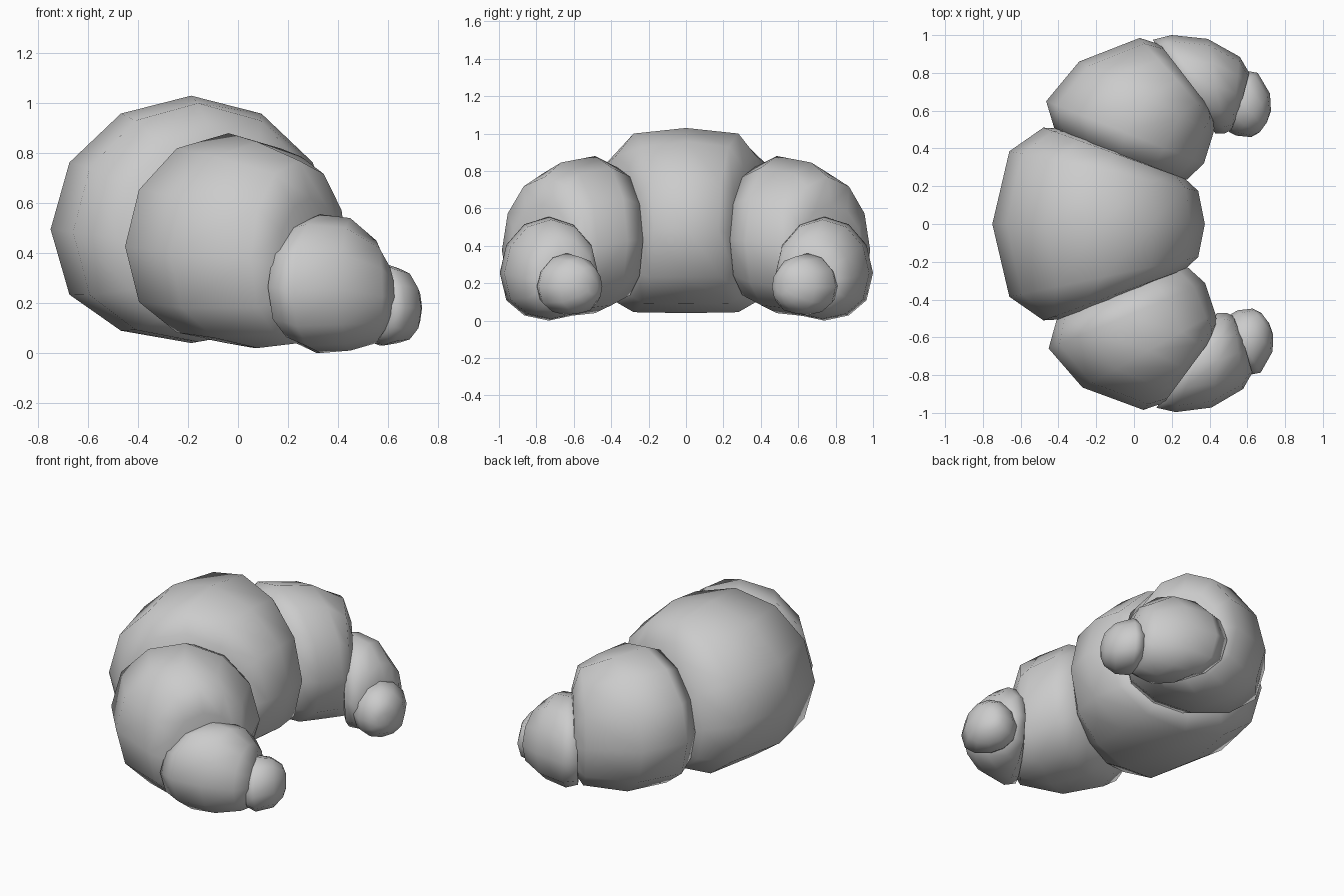
import bpy, bmesh
from math import sin, cos, pi
from mathutils import Matrix

if "Cube" in bpy.data.objects:
    bpy.data.objects.remove(bpy.data.objects["Cube"])

SIDES = 12


def loft(name, rings, mirror=False):
    """Skin rings given as (outer x, outer y, inner x, inner y, z bottom, z top)."""
    bm = bmesh.new()
    loops = []
    for ox, oy, ix, iy, zb, zt in rings:
        mx, my, hx, hy = (ox + ix) / 2, (oy + iy) / 2, (ox - ix) / 2, (oy - iy) / 2
        zc = zb + 0.46 * (zt - zb)
        loop = []
        for k in range(SIDES):
            c, s = cos(2 * pi * k / SIDES), sin(2 * pi * k / SIDES)
            # the underside is a little flatter than the top
            z = zc + (zt - zc) * s if s > 0 else zc - (zc - zb) * abs(s) ** 0.8
            loop.append(bm.verts.new((mx + hx * c, my + hy * c, z)))
        loops.append(loop)
    for a, b in zip(loops, loops[1:]):
        for k in range(SIDES):
            n = (k + 1) % SIDES
            bm.faces.new((a[k], a[n], b[n], b[k]))
    bm.faces.new(loops[0])
    bm.faces.new(loops[-1])
    if mirror:
        # the second arm is turned very slightly
        bm.transform(Matrix.Rotation(0.02, 4, 'Z') @ Matrix.Diagonal((1, -1, 1, 1)))
    bmesh.ops.recalc_face_normals(bm, faces=bm.faces)
    for f in bm.faces:
        f.smooth = True
    me = bpy.data.meshes.new(name)
    bm.to_mesh(me)
    bm.free()
    ob = bpy.data.objects.new(name, me)
    bpy.context.collection.objects.link(ob)


# fat central roll
half = [(-0.66, 0.385, 0.34, 0.175, 0.045, 1.0),
        (-0.48, 0.51, 0.27, 0.24, 0.10, 0.88),
        (-0.30, 0.50, 0.15, 0.28, 0.22, 0.70)]
other = [(a, -b, c, -d, e, f) for a, b, c, d, e, f in reversed(half)]
loft("centre_roll", other + [(-0.75, 0, 0.375, 0, 0.04, 1.03)] + half)

# rolls of one arm, from the middle to the tip
arm = {
    "shoulder_roll": [
        (-0.25, 0.45, 0.15, 0.26, 0.25, 0.68),
        (-0.42, 0.50, 0.28, 0.235, 0.10, 0.82),
        (-0.465, 0.65, 0.37, 0.32, 0.04, 0.88),
        (-0.29, 0.86, 0.42, 0.48, 0.02, 0.845),
        (0.03, 0.985, 0.43, 0.53, 0.04, 0.77),
        (0.14, 0.95, 0.41, 0.60, 0.12, 0.62)],
    "end_roll": [
        (0.10, 0.975, 0.40, 0.52, 0.04, 0.53),
        (0.20, 1.00, 0.43, 0.48, 0.00, 0.555),
        (0.39, 0.98, 0.48, 0.48, 0.01, 0.54),
        (0.56, 0.885, 0.52, 0.50, 0.04, 0.45),
        (0.61, 0.80, 0.55, 0.57, 0.11, 0.36)],
    "tip": [
        (0.60, 0.81, 0.45, 0.55, 0.06, 0.33),
        (0.655, 0.80, 0.48, 0.50, 0.03, 0.36),
        (0.72, 0.69, 0.54, 0.468, 0.04, 0.34),
        (0.725, 0.60, 0.62, 0.46, 0.09, 0.29),
        (0.705, 0.54, 0.665, 0.485, 0.14, 0.23)],
}
for part, rings in arm.items():
    loft(part + "_back", rings)
    loft(part + "_front", rings, mirror=True)
